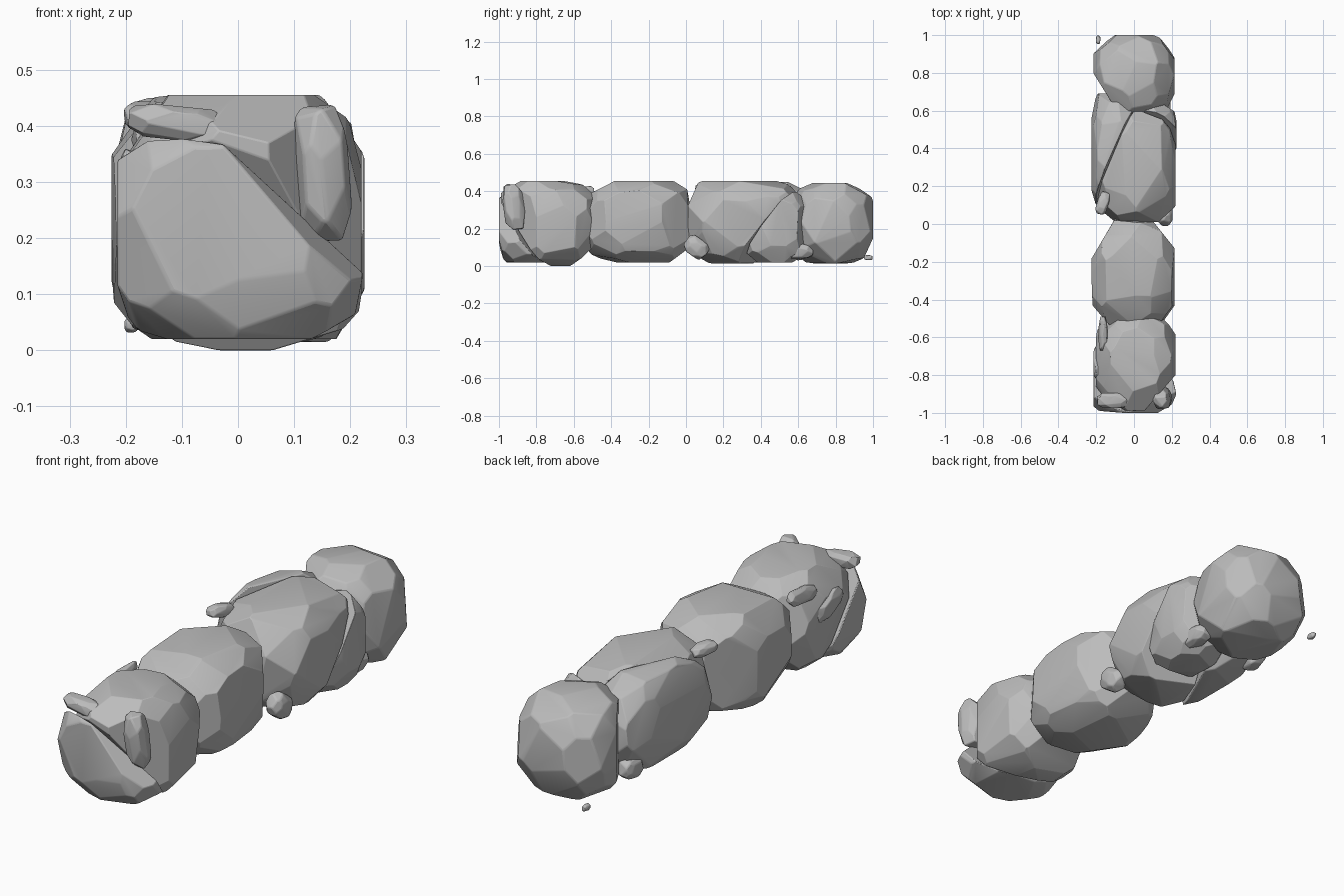
import bpy, bmesh, math, random
from mathutils import Vector, Euler

cube = bpy.data.objects.get("Cube")
if cube:
    bpy.data.objects.remove(cube)

grey = bpy.data.materials.new("stone grey")
grey.use_nodes = True
colour = (0.5, 0.5, 0.5, 1)
grey.diffuse_color = colour
grey.node_tree.nodes["Principled BSDF"].inputs["Base Color"].default_value = colour


def slice_off(bm, point, normal):
    """Remove everything beyond a plane and cap the cut."""
    geom = bm.verts[:] + bm.edges[:] + bm.faces[:]
    bmesh.ops.bisect_plane(bm, geom=geom, dist=1e-6, plane_co=point,
                           plane_no=normal, clear_outer=True)
    bmesh.ops.holes_fill(bm, edges=bm.edges[:], sides=0)


def stone(name, low, high, seed, cuts=(), facets=38, square=1.53, tilt=(0, 0, 0), edge=0.007):
    """A block chipped by many planes into a rounded, faceted rock."""
    rng = random.Random(seed)
    low, high = Vector(low), Vector(high)
    centre, half = (low + high) / 2, (high - low) / 2
    bm = bmesh.new()
    bmesh.ops.create_cube(bm, size=2)
    for v in bm.verts:
        v.co = Vector(a * b for a, b in zip(v.co, half))
    # evenly spread chip directions, scaled to the block
    turn = rng.uniform(0, math.tau)
    for i in range(facets):
        z = 1 - (2 * i + 1) / facets
        r, a = math.sqrt(1 - z * z), turn + i * 2.4
        d = Vector((r * math.cos(a), r * math.sin(a), z))
        d += Vector([rng.uniform(-0.15, 0.15) for _ in range(3)])
        reach = sum(abs(c) ** square for c in d) ** (1 / square)
        n = Vector(c / h for c, h in zip(d, half))
        depth = reach * rng.uniform(0.96, 1.01)
        slice_off(bm, n * depth / n.length_squared, n.normalized())
    spin = Euler(tilt).to_matrix()
    for v in bm.verts:
        v.co = spin @ v.co
    # parting planes against neighbouring pieces
    for point, normal in cuts:
        slice_off(bm, Vector(point) - centre, Vector(normal).normalized())
    bmesh.ops.remove_doubles(bm, verts=bm.verts[:], dist=0.004)
    bmesh.ops.dissolve_limit(bm, angle_limit=0.03, verts=bm.verts[:], edges=bm.edges[:])
    bmesh.ops.recalc_face_normals(bm, faces=bm.faces[:])
    mesh = bpy.data.meshes.new(name)
    bm.to_mesh(mesh)
    bm.free()
    mesh.materials.append(grey)
    obj = bpy.data.objects.new(name, mesh)
    obj.location = centre
    bpy.context.collection.objects.link(obj)
    # softly worn edges
    bevel = obj.modifiers.new("worn edges", 'BEVEL')
    bevel.width, bevel.segments = edge, 2
    bevel.limit_method = 'ANGLE'
    bevel.angle_limit = math.radians(12)
    bpy.ops.object.select_all(action='DESELECT')
    obj.select_set(True)
    bpy.context.view_layer.objects.active = obj
    bpy.ops.object.shade_smooth_by_angle(angle=math.radians(30))
    return obj


# front block, split by a slanting crack into a main stone and a slab
crack, slope = Vector((0.2, -0.9, 0.17)), Vector((-0.22, -0.72, -0.57))
stone("front_stone", (-0.2, -0.99, 0), (0.22, -0.48, 0.455), 3,
      [(crack, slope), ((0.1, -0.6, 0.01), (-0.1, 0.65, -0.75)),
       ((0.15, -0.88, 0.25), (0.75, -0.65, 0)),
       ((-0.13, -0.87, 0.42), (-0.6, -0.5, 0.6))])
stone("front_slab", (-0.215, -1, 0.02), (0.225, -0.68, 0.43), 8,
      [(crack + slope * 0.005, -slope), ((0.07, -0.97, 0.27), (0.7, -0.35, 0.6))],
      square=1.38)

# middle and back blocks
stone("middle_stone", (-0.225, -0.55, 0.02), (0.215, 0.03, 0.455), 5,
      [((-0.17, -0.09, 0.25), (-0.85, 0.5, 0)), ((0.16, -0.06, 0.25), (0.75, 0.6, 0))])
stone("back_stone", (-0.215, 0.57, 0.015), (0.215, 1, 0.445), 12,
      [((-0.16, 0.71, 0.25), (-0.8, -0.5, 0))], square=1.6)

# third block, broken into three pieces
seam, across = Vector((-0.09, 0.35, 0.25)), Vector((-0.9, 0.4, -0.15))
notch, over = Vector((0.2, 0.41, 0.22)), Vector((0.3, 0.65, -0.5))
stone("third_stone", (-0.2, 0.01, 0.015), (0.22, 0.63, 0.455), 21,
      [(seam, across), (notch, over)])
stone("third_left_piece", (-0.225, 0.04, 0.02), (0.05, 0.69, 0.45), 17,
      [(seam + across * 0.005, -across)])
stone("third_right_piece", (-0.06, 0.3, 0.02), (0.225, 0.64, 0.41), 30,
      [(notch + over * 0.005, -over)], square=1.45)

# flakes and pebbles: name, centre, half size, tilt
chips = [
    ("front_right_chip", (0.15, -0.92, 0.315), (0.045, 0.055, 0.12), (0.1, -0.1, 0.3)),
    ("front_top_flake", (-0.11, -0.935, 0.405), (0.085, 0.04, 0.03), (0, 0.1, 0)),
    ("left_top_flake", (-0.165, -0.58, 0.39), (0.02, 0.09, 0.032), (0.1, 0.3, 0)),
    ("left_front_pebble", (-0.19, -0.73, 0.3), (0.025, 0.09, 0.045), (-0.3, 0, 0)),
    ("third_top_pebble", (-0.165, 0.11, 0.415), (0.03, 0.06, 0.026), (-0.1, 0, -0.3)),
    ("third_front_pebble", (0.165, 0.055, 0.1), (0.04, 0.065, 0.05), (-0.6, 0, 0)),
    ("third_back_pebble", (0.15, 0.6, 0.08), (0.04, 0.078, 0.04), (0, 0.2, 0)),
    ("left_back_pebble", (-0.16, 0.62, 0.08), (0.035, 0.06, 0.045), (0.2, 0, 0)),
    ("loose_pebble", (-0.19, 0.975, 0.045), (0.012, 0.022, 0.013), (0, 0, 0)),
]
for seed, (name, centre, half, tilt) in enumerate(chips):
    c, h = Vector(centre), Vector(half)
    stone(name, c - h, c + h, seed + 40, facets=20, square=1.65, tilt=tilt,
          edge=min(half) * 0.15)
